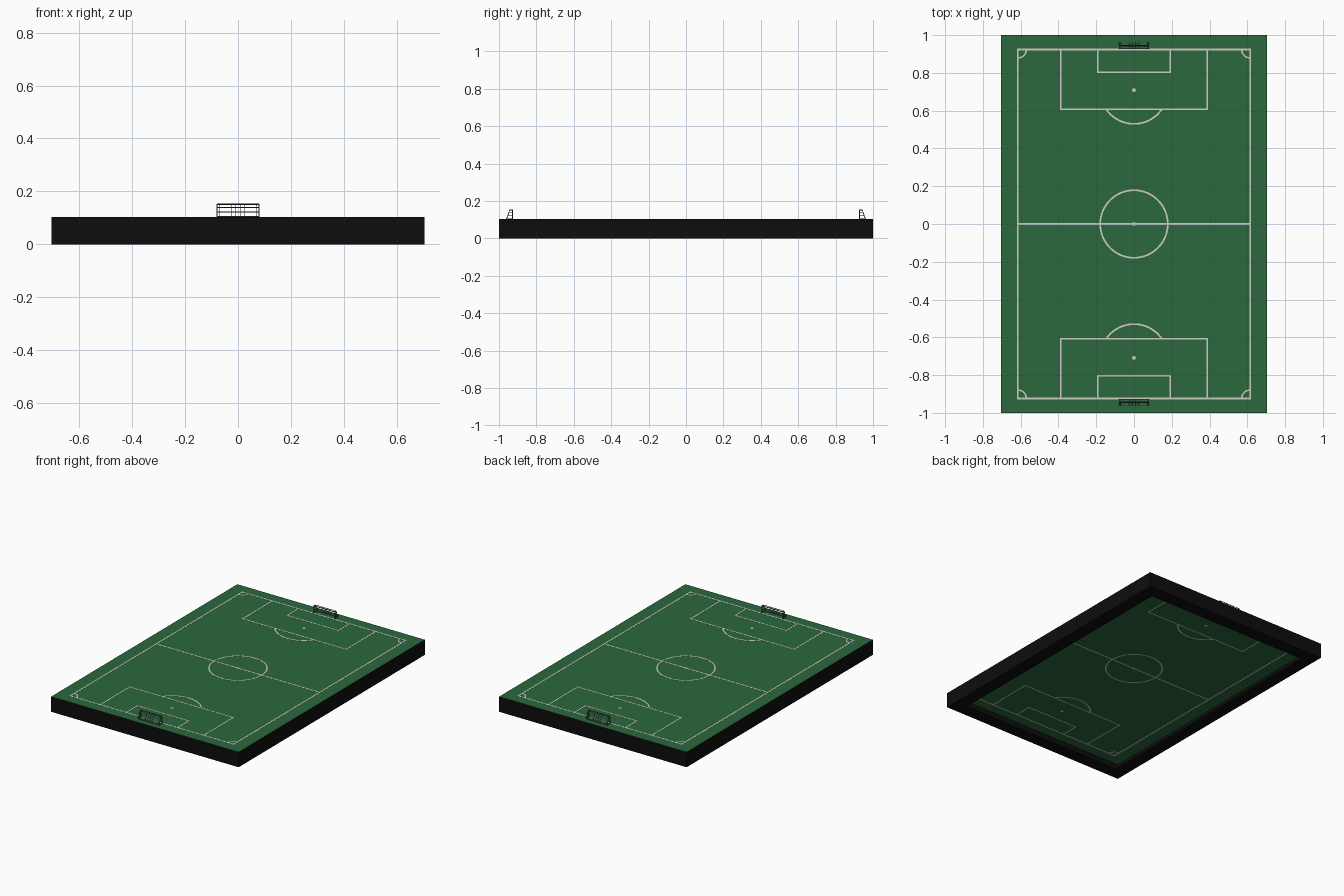
import bpy, bmesh
from math import sin, cos, pi, asin
from mathutils import Vector

if "Cube" in bpy.data.objects:
    bpy.data.objects.remove(bpy.data.objects["Cube"])

W, L, H = 0.705, 1.0, 0.103   # half width, half length, turf height


def material(name, rgb):
    m = bpy.data.materials.new(name)
    m.diffuse_color = (*rgb, 1)
    m.use_nodes = True
    m.node_tree.nodes["Principled BSDF"].inputs["Base Color"].default_value = m.diffuse_color
    return m


GREEN = material("turf_green", (0.025, 0.14, 0.047))
WHITE = material("line_white", (0.62, 0.62, 0.58))
BLACK = material("base_black", (0.004, 0.004, 0.004))
DARK = material("goal_grey", (0.06, 0.06, 0.065))


def finish(name, bm, mat):
    bmesh.ops.recalc_face_normals(bm, faces=bm.faces)
    me = bpy.data.meshes.new(name)
    bm.to_mesh(me)
    bm.free()
    me.materials.append(mat)
    ob = bpy.data.objects.new(name, me)
    bpy.context.collection.objects.link(ob)
    return ob


def rect(w, l, z):
    return [(-w, -l, z), (w, -l, z), (w, l, z), (-w, l, z)]


# Hollow base: outer walls with a flat inward rim at the bottom
bm = bmesh.new()
rim = 0.09
loops = [[bm.verts.new(p) for p in rect(w, l, z)]
         for w, l, z in ((W, L, H), (W, L, 0), (W - rim, L - rim, 0))]
for a, b in zip(loops, loops[1:]):
    for i in range(4):
        j = (i + 1) % 4
        bm.faces.new((a[j], a[i], b[i], b[j]))
finish("base_frame", bm, BLACK)

# Turf sheet
bm = bmesh.new()
bm.faces.new([bm.verts.new(p) for p in rect(W, L, H)])
finish("turf", bm, GREEN)


def ribbon(bm, pts, width=0.009, closed=False):
    """Thin mitred strip running through the turf so it shows on both sides."""
    pts = [Vector(p) for p in pts]
    n = len(pts)
    rings = []
    for i, p in enumerate(pts):
        prev = pts[i - 1] if i or closed else None
        nxt = pts[(i + 1) % n] if i < n - 1 or closed else None
        d0 = (p - prev).normalized() if prev is not None else (nxt - p).normalized()
        d1 = (nxt - p).normalized() if nxt is not None else d0
        t = (d0 + d1).normalized()
        off = Vector((-t.y, t.x)) * (width / 2 / max(t.dot(d1), 0.3))
        rings.append([bm.verts.new((*(p + s * off), H + z))
                      for s, z in ((1, .0006), (-1, .0006), (-1, -.0006), (1, -.0006))])
    for i in range(n if closed else n - 1):
        a, b = rings[i], rings[(i + 1) % n]
        for k in range(4):
            m = (k + 1) % 4
            bm.faces.new((a[k], a[m], b[m], b[k]))
    if not closed:
        bm.faces.new(rings[0])
        bm.faces.new(rings[-1])


def arc(cx, cy, r, a0, a1, n):
    return [(cx + r * cos(a0 + (a1 - a0) * i / n), cy + r * sin(a0 + (a1 - a0) * i / n))
            for i in range(n + 1)]


def spot(bm, y):
    bmesh.ops.create_circle(bm, cap_ends=True, segments=20, radius=0.01)
    new = list(bm.verts)[-20:]
    bmesh.ops.translate(bm, verts=new, vec=(0, y, H + .0006))
    under = bmesh.ops.duplicate(bm, geom=new + list({f for v in new for f in v.link_faces}))
    bmesh.ops.translate(bm, verts=[g for g in under["geom"] if isinstance(g, bmesh.types.BMVert)],
                        vec=(0, 0, -.0012))


# Pitch markings
TX, TY, R = 0.615, 0.924, 0.179
bm = bmesh.new()
ribbon(bm, [(-TX, -TY), (TX, -TY), (TX, TY), (-TX, TY)], closed=True)
ribbon(bm, [(-TX, 0), (TX, 0)])
ribbon(bm, arc(0, 0, R, 0, 2 * pi, 64)[:-1], closed=True)
spot(bm, 0)
for s in (-1, 1):
    for bx, by in ((0.389, 0.607), (0.193, 0.804)):
        ribbon(bm, [(-bx, s * TY), (-bx, s * by), (bx, s * by), (bx, s * TY)], 0.008)
    spot(bm, s * 0.709)
    a = asin((0.709 - 0.607) / R)
    ribbon(bm, arc(0, s * 0.709, R, -s * a, -s * (pi - a), 24))
    for t in (-1, 1):
        ribbon(bm, [(t * (TX - x), s * (TY - y)) for x, y in arc(0, 0, 0.045, 0, pi / 2, 10)], 0.008)
finish("pitch_lines", bm, WHITE)


def bar(bm, p, q, r):
    p, q = Vector(p), Vector(q)
    rot = (q - p).to_track_quat('Z', 'Y').to_matrix().to_4x4()
    rot.translation = (p + q) / 2
    bmesh.ops.create_cone(bm, cap_ends=True, segments=6, radius1=r, radius2=r,
                          depth=(q - p).length, matrix=rot)


# Goals: front frame, sloping rear frame and net strands
GX, FRONT, TOP_BACK, LOW_BACK, TOP = 0.079, 0.928, 0.942, 0.960, 0.152
for s, name in ((-1, "front_goal"), (1, "back_goal")):
    bm = bmesh.new()

    def back(x, z):
        f = (z - H) / (TOP - H)
        return (x, s * (LOW_BACK + (TOP_BACK - LOW_BACK) * f), z)

    for x in (-GX, GX):
        bar(bm, (x, s * FRONT, H), (x, s * FRONT, TOP), 0.0025)
        bar(bm, (x, s * FRONT, TOP), back(x, TOP), 0.002)
        bar(bm, back(x, TOP), back(x, H), 0.002)
        bar(bm, (x, s * FRONT, H + .002), back(x, H + .002), 0.002)
        for z in (0.122, 0.139):
            bar(bm, (x, s * FRONT, z), back(x, z), 0.0012)
    bar(bm, (-GX, s * FRONT, TOP), (GX, s * FRONT, TOP), 0.0025)
    for z, r in ((TOP, .002), (0.139, .0013), (0.122, .0013), (H + .002, .002)):
        bar(bm, back(-GX, z), back(GX, z), r)
    for x in (-0.07, -0.026, -0.009, 0.009, 0.026, 0.07):
        bar(bm, (x, s * FRONT, TOP), back(x, TOP), 0.0012)
        bar(bm, back(x, TOP), back(x, H), 0.0012)
    finish(name, bm, DARK)
